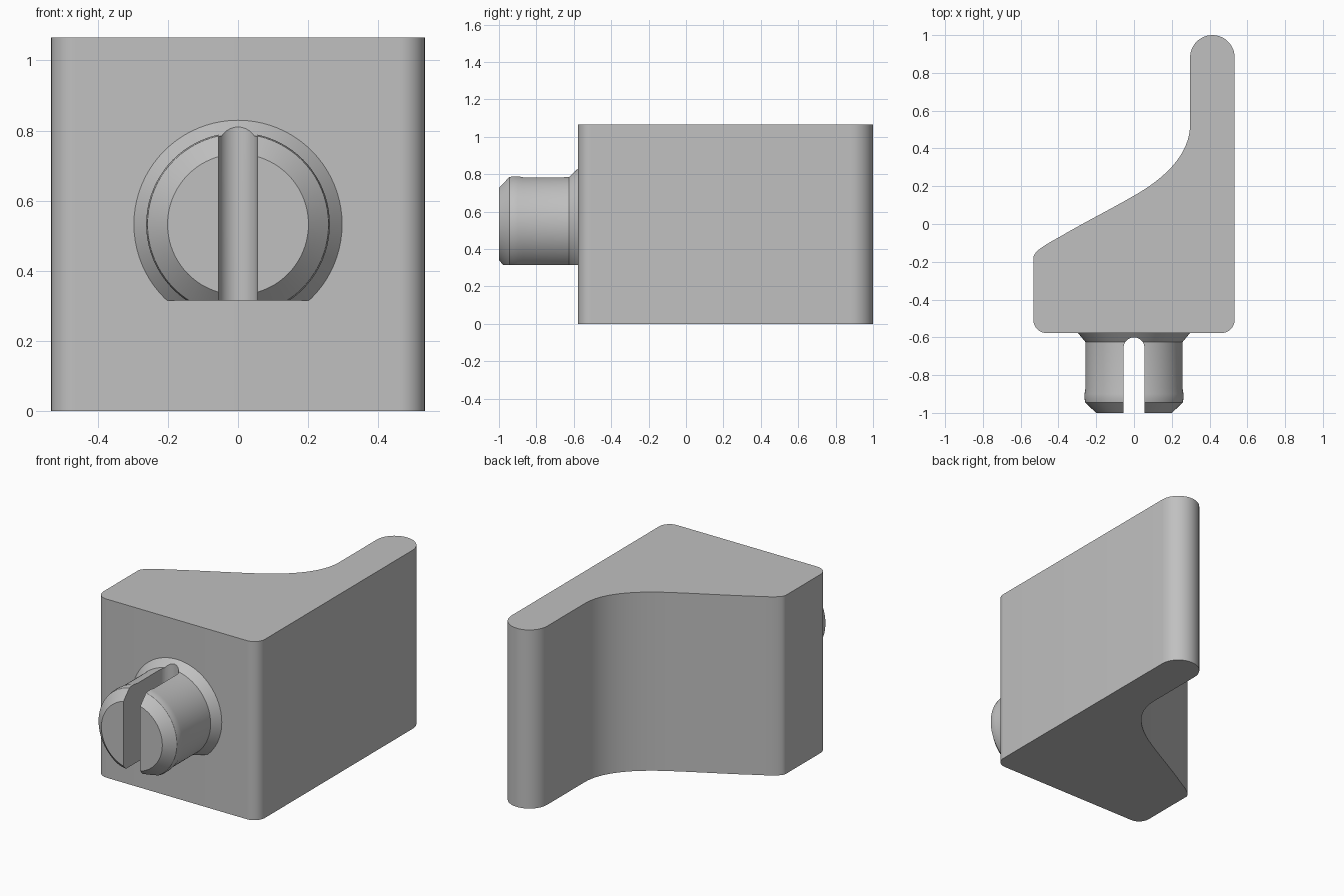
import bpy, bmesh
from math import sin, cos, pi, radians
from mathutils import Vector, Matrix
from mathutils.geometry import interpolate_bezier

if "Cube" in bpy.data.objects:
    bpy.data.objects.remove(bpy.data.objects["Cube"])

HEIGHT = 1.065
HALF = 0.533
FRONT = -0.577
AXIS_Z = HEIGHT / 2

grey = bpy.data.materials.new("plain grey")
grey.use_nodes = True
colour = (0.53, 0.53, 0.53, 1)
grey.diffuse_color = colour
grey.node_tree.nodes["Principled BSDF"].inputs["Base Color"].default_value = colour


def arc(cx, cy, r, start, end, steps):
    angles = [radians(start + (end - start) * i / steps) for i in range(steps + 1)]
    return [(cx + r * cos(a), cy + r * sin(a)) for a in angles]


def bezier(*points, steps=16):
    return [(p.x, p.y) for p in interpolate_bezier(*[Vector(p) for p in points], steps)]


def make_object(name, bm):
    bmesh.ops.remove_doubles(bm, verts=bm.verts, dist=0.0005)
    bmesh.ops.recalc_face_normals(bm, faces=bm.faces)
    mesh = bpy.data.meshes.new(name)
    bm.to_mesh(mesh)
    bm.free()
    mesh.materials.append(grey)
    obj = bpy.data.objects.new(name, mesh)
    bpy.context.collection.objects.link(obj)
    return obj


def extrude_outline(name, outline, z0, z1):
    bm = bmesh.new()
    face = bm.faces.new([bm.verts.new((x, y, z0)) for x, y in outline])
    new = bmesh.ops.extrude_face_region(bm, geom=[face])["geom"]
    bmesh.ops.translate(bm, vec=(0, 0, z1 - z0),
                        verts=[v for v in new if isinstance(v, bmesh.types.BMVert)])
    return make_object(name, bm)


def smooth(obj, angle=28):
    bpy.ops.object.select_all(action="DESELECT")
    obj.select_set(True)
    bpy.context.view_layer.objects.active = obj
    bpy.ops.object.shade_smooth_by_angle(angle=radians(angle))


# Wedge body: rounded front corners, round fin tip, S-shaped flank
corner = 0.07
tip = 0.118
outline = arc(-HALF + corner, FRONT + corner, corner, 180, 270, 10)
outline += arc(HALF - corner, FRONT + corner, corner, 270, 360, 10)
outline += arc(HALF - tip, 1 - tip, tip, 0, 180, 24)
outline += bezier((0.297, 0.53), (0.297, 0.36), (0.15, 0.235), (0, 0.15), steps=24)
outline += bezier((0, 0.15), (-0.13, 0.075), (-0.27, 0.005), (-0.39, -0.066))[1:]
outline += bezier((-0.39, -0.066), (-0.47, -0.11), (-HALF, -0.145), (-HALF, -0.18))[1:]
body = extrude_outline("wedge_body", outline, 0, HEIGHT)
smooth(body)

# Round peg: flared collar, shaft with a slight lip, chamfered tip
profile = [(0, -0.56), (0.297, -0.56), (0.297, FRONT), (0.257, -0.625), (0.257, -0.87),
           (0.262, -0.9), (0.262, -0.925), (0.258, -0.945), (0.201, -1), (0, -1)]
bm = bmesh.new()
verts = [bm.verts.new((r, y, 0)) for r, y in profile]
edges = [bm.edges.new(pair) for pair in zip(verts, verts[1:])]
bmesh.ops.spin(bm, geom=verts + edges, cent=(0, 0, 0), axis=(0, 1, 0),
               angle=2 * pi, steps=80)
bmesh.ops.remove_doubles(bm, verts=bm.verts, dist=0.0005)
bmesh.ops.transform(bm, matrix=Matrix.Translation((0, 0, AXIS_Z)), verts=bm.verts)

# Flat underside of the peg
cut = bmesh.ops.bisect_plane(bm, geom=bm.verts[:] + bm.edges[:] + bm.faces[:],
                             plane_co=(0, 0, 0.315), plane_no=(0, 0, -1),
                             clear_outer=True)["geom_cut"]
bmesh.ops.edgeloop_fill(bm, edges=[e for e in cut if isinstance(e, bmesh.types.BMEdge)])
peg = make_object("split_peg", bm)

# Round-ended slot through the peg
slot = 0.055
slot_outline = arc(0, -0.6 - slot, slot, 0, 180, 20) + [(-slot, -1.2), (slot, -1.2)]
cutter = extrude_outline("slot_cutter", slot_outline, 0.1, HEIGHT)
cutter.hide_render = True
mod = peg.modifiers.new("slot", "BOOLEAN")
mod.operation = "DIFFERENCE"
mod.solver = "EXACT"
mod.object = cutter
bpy.context.view_layer.objects.active = peg
bpy.ops.object.modifier_apply(modifier=mod.name)
bpy.data.objects.remove(cutter)
smooth(peg)
